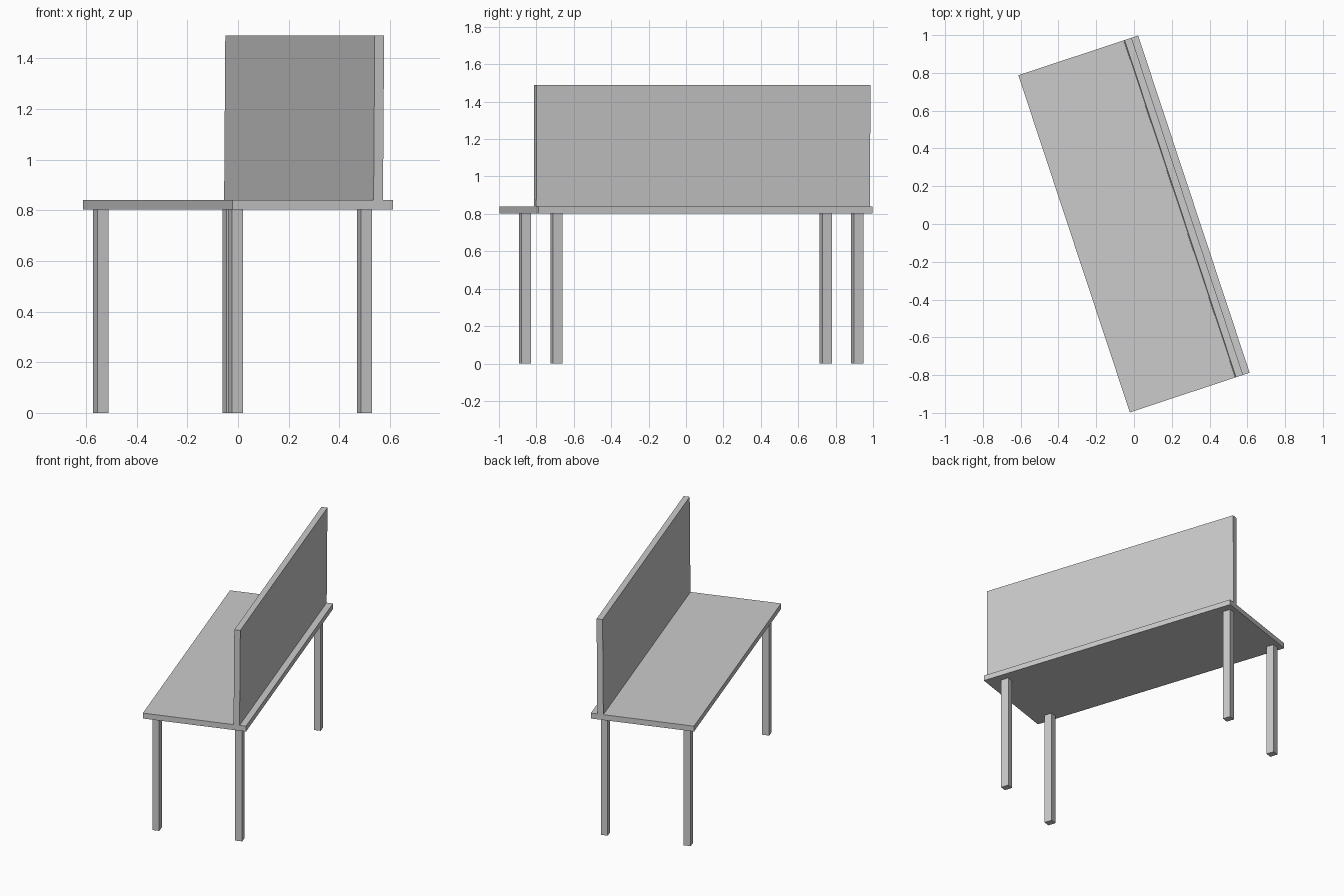
import bpy, bmesh, math
from mathutils import Matrix

if "Cube" in bpy.data.objects:
    bpy.data.objects.remove(bpy.data.objects["Cube"])

TURN = Matrix.Rotation(math.radians(18.3), 4, 'Z')  # whole desk is turned in plan


def box(name, u, v, z, lean=0.0):
    """Box from (min, max) ranges in desk axes; lean shifts its top along u."""
    bm = bmesh.new()
    bmesh.ops.create_cube(bm, size=1)
    for p in bm.verts:
        top = p.co.z > 0
        p.co = (u[p.co.x > 0] + (lean if top else 0), v[p.co.y > 0], z[top])
    mesh = bpy.data.meshes.new(name)
    bm.to_mesh(mesh)
    bm.free()
    obj = bpy.data.objects.new(name, mesh)
    obj.matrix_world = TURN
    bpy.context.collection.objects.link(obj)
    return obj


# Table top
box("table_top", (-0.334, 0.334), (-0.94, 0.94), (0.803, 0.84))

# Upright divider panel, leaning very slightly
box("divider_panel", (0.253, 0.292), (-0.94, 0.94), (0.825, 1.49), lean=0.005)

# Four legs
for side, u in (("left", -0.280), ("right", 0.257)):
    for end, v in (("front", -0.814), ("back", 0.880)):
        box(f"{end}_{side}_leg", (u - 0.0225, u + 0.0225),
            (v - 0.027, v + 0.027), (0.0, 0.805))
